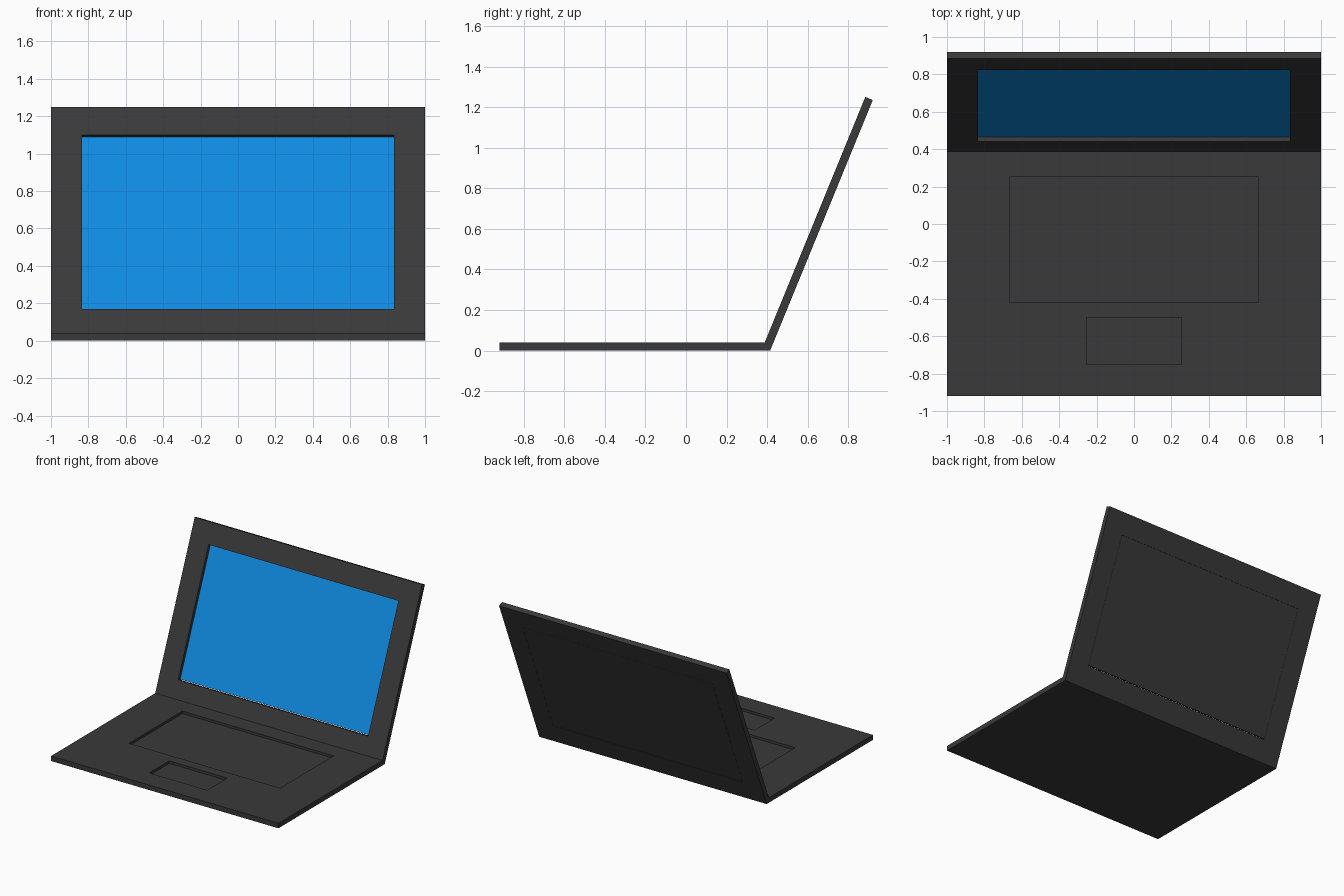
import bpy, bmesh, math
from mathutils import Matrix

if "Cube" in bpy.data.objects:
    bpy.data.objects.remove(bpy.data.objects["Cube"])


def material(name, rgb):
    m = bpy.data.materials.new(name)
    m.diffuse_color = (*rgb, 1)
    m.use_nodes = True
    m.node_tree.nodes["Principled BSDF"].inputs["Base Color"].default_value = m.diffuse_color
    return m


GREY = material("dark grey", (0.041, 0.041, 0.041))
BLUE = material("screen blue", (0.005, 0.258, 0.76))

T = 0.04                                   # panel thickness
TILT = math.atan2(0.925, 0.379)            # lid lean
HINGE_Y = 0.388
# lid space: x across, y up along the lid, z out of its front face
LID = Matrix.Translation((0, HINGE_Y, T)) @ Matrix.Rotation(TILT, 4, 'X')
LID_LEN = 1.308


def add_object(name, bm):
    bmesh.ops.recalc_face_normals(bm, faces=bm.faces)
    me = bpy.data.meshes.new(name)
    bm.to_mesh(me)
    bm.free()
    me.materials.append(GREY)
    ob = bpy.data.objects.new(name, me)
    bpy.context.collection.objects.link(ob)
    return ob


def extrude_x(name, profile, half=1.0):
    """Side profile of (y, z) points extruded across x."""
    bm = bmesh.new()
    face = bm.faces.new([bm.verts.new((-half, y, z)) for y, z in profile])
    new = bmesh.ops.extrude_face_region(bm, geom=[face])["geom"]
    bmesh.ops.translate(bm, vec=(2 * half, 0, 0),
                        verts=[v for v in new if isinstance(v, bmesh.types.BMVert)])
    return add_object(name, bm)


def box(name, half, y0, y1, z0, z1, frame=Matrix()):
    ob = extrude_x(name, [(y0, z0), (y1, z0), (y1, z1), (y0, z1)], half)
    ob.data.transform(frame)
    return ob


def cut(target, cutter):
    cutter.hide_render = True
    mod = target.modifiers.new("cut", 'BOOLEAN')
    mod.operation = 'DIFFERENCE'
    mod.solver = 'EXACT'
    mod.object = cutter
    bpy.context.view_layer.objects.active = target
    bpy.ops.object.modifier_apply(modifier=mod.name)
    bpy.data.objects.remove(cutter)


# Mitred corner where the underside of base meets the back of the lid
s = (T * math.cos(TILT) - T) / math.sin(TILT)
corner = LID @ Matrix.Translation((0, s, -T))
corner_y = corner.translation.y

# Base with sunken keyboard and touchpad areas
base = extrude_x("base", [(-0.92, 0), (corner_y, 0), (HINGE_Y, T), (-0.92, T)])
cut(base, box("keyboard_cutter", 0.665, -0.42, 0.25, 0.02, 0.1))
cut(base, box("touchpad_cutter", 0.255, -0.75, -0.50, 0.02, 0.1))

# Lid frame with a window for the display
lid = extrude_x("lid_frame", [(0, 0), (s, -T), (LID_LEN, -T), (LID_LEN, 0)])
lid.data.transform(LID)
cut(lid, box("window_cutter", 0.835, 0.14, 1.145, -0.1, 0.1, LID))

# Display slab, set back in the window with a slim gap along its lower edge
display = box("display", 0.834, 0.145, 1.144, -T, -0.024, LID)
display.data.materials.append(BLUE)
front = LID.to_3x3().col[2]
for p in display.data.polygons:
    if p.normal.dot(front) > 0.9:
        p.material_index = 1
